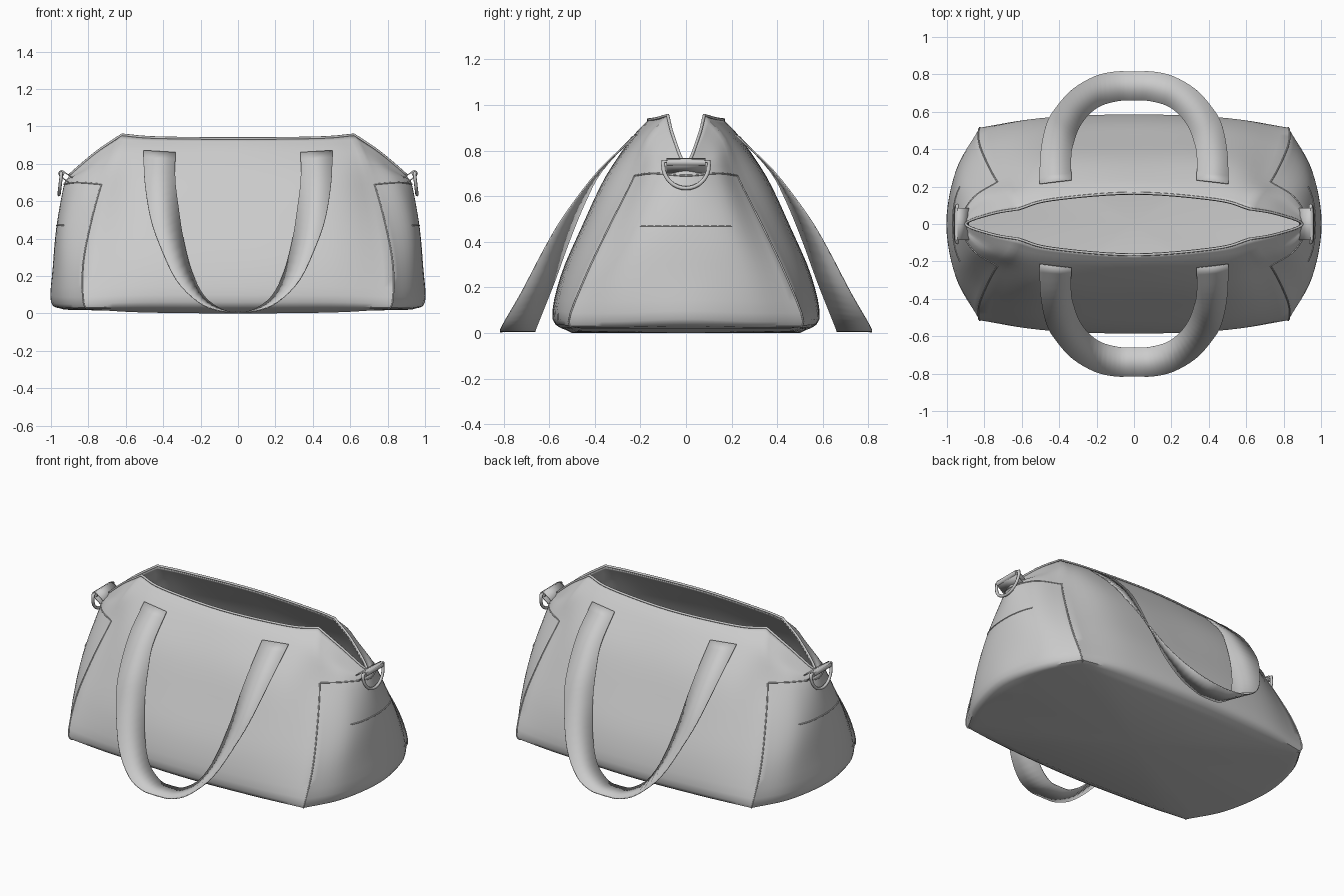
import bpy, bmesh, math
from mathutils import Vector

if "Cube" in bpy.data.objects:
    bpy.data.objects.remove(bpy.data.objects["Cube"])


def spline(p, q, r, s, t):
    """Catmull-Rom point between q and r."""
    return 0.5 * (2*q + (r-p)*t + (2*p - 5*q + 4*r - s)*t*t + (3*q - p - 3*r + s)*t**3)


def smooth_path(pts, n, before=None, after=None):
    pts = [Vector(p) for p in pts]
    ext = [before or 2*pts[0] - pts[1]] + pts + [after or 2*pts[-1] - pts[-2]]
    out = [spline(*ext[i:i+4], k/n) for i in range(len(pts)-1) for k in range(n)]
    return out + [pts[-1]]


def mesh_object(name, verts, faces, thickness, offset, angle=40):
    me = bpy.data.meshes.new(name)
    me.from_pydata([tuple(v) for v in verts], [], faces)
    ob = bpy.data.objects.new(name, me)
    bpy.context.collection.objects.link(ob)
    bpy.ops.object.select_all(action='DESELECT')
    ob.select_set(True)
    bpy.context.view_layer.objects.active = ob
    bpy.ops.object.shade_smooth_by_angle(angle=math.radians(angle))
    m = ob.modifiers.new("thickness", 'SOLIDIFY')
    m.thickness, m.offset = thickness, offset
    return ob


def tube(name, pts, radius, closed=False):
    cu = bpy.data.curves.new(name, 'CURVE')
    cu.dimensions = '3D'
    cu.bevel_depth, cu.bevel_resolution, cu.use_fill_caps = radius, 2, True
    sp = cu.splines.new('POLY')
    sp.points.add(len(pts) - 1)
    for p, v in zip(sp.points, pts):
        p.co = (*v, 1)
    sp.use_cyclic_u = closed
    ob = bpy.data.objects.new(name, cu)
    bpy.context.collection.objects.link(ob)
    return ob


# Quarter body profiles, bottom to rim: front centre, front side, corner seam, end side, end centre
profiles = [
    [(0, .50, 0), (0, .585, .06), (0, .55, .25), (0, .455, .47), (0, .35, .69), (0, .235, .86), (0, .165, .935)],
    [(.5, .48, .005), (.5, .565, .06), (.5, .53, .25), (.5, .44, .47), (.49, .335, .69), (.47, .21, .86), (.44, .13, .94)],
    [(.78, .46, .02), (.825, .515, .05), (.83, .44, .25), (.79, .335, .47), (.73, .225, .69), (.67, .17, .85), (.62, .08, .955)],
    [(.87, .27, .02), (.945, .29, .05), (.95, .26, .25), (.93, .20, .47), (.86, .14, .70), (.79, .11, .79), (.76, .055, .86)],
    [(.93, 0, .02), (1, 0, .06), (.99, 0, .25), (.97, 0, .47), (.93, 0, .69), (.915, 0, .715), (.90, 0, .74)],
]
NC, NR = 6, 4
rows = []
for r in range(7):
    p = [Vector(c[r]) for c in profiles]
    front = smooth_path(p[:3], NC, before=Vector((-p[1].x, p[1].y, p[1].z)))
    end = smooth_path(p[2:], NC, after=Vector((p[3].x, -p[3].y, p[3].z)))
    rows.append(front + end[1:])
columns = [smooth_path([row[c] for row in rows], NR) for c in range(len(rows[0]))]


def ring(r):
    """Full loop around the bag at fine row r, counter-clockwise from the front."""
    q = [c[r] for c in columns]
    right = [Vector((v.x, -v.y, v.z)) for v in q] + [v.copy() for v in q[-2::-1]]
    return right + [Vector((-v.x, v.y, v.z)) for v in right[-2:0:-1]]


# Body shell, open along the rim
rings = [ring(r) for r in range(len(columns[0]))]
N = len(rings[0])
verts = [v for rg in rings for v in rg] + [Vector((0, 0, 0))]
faces = [(r*N + i, r*N + (i+1) % N, (r+1)*N + (i+1) % N, (r+1)*N + i)
         for r in range(len(rings) - 1) for i in range(N)]
faces += [((i+1) % N, i, len(verts) - 1) for i in range(N)]
mesh_object("bag_body", verts, faces, 0.012, -1)

# Rim binding
tube("rim_binding", rings[-1], 0.007, True)

# Corner seams, end panel seams and end pocket edges
C = 2 * NC
for sx, side in ((1, "right"), (-1, "left")):
    for sy, face in ((1, "back"), (-1, "front")):
        path = columns[C][NR//2:4*NR + 1]
        tube(f"corner_seam_{side}_{face}", [Vector((v.x*sx, v.y*sy, v.z)) for v in path], 0.004)
    for name, row, first in (("end_panel_seam", 4, C), ("pocket_edge", 3, C + NC)):
        half = [c[row*NR] for c in columns[first:]]
        path = half + [Vector((v.x, -v.y, v.z)) for v in half[-2::-1]]
        tube(f"{name}_{side}", [Vector((v.x*sx, v.y, v.z)) for v in path], 0.004)

# Carrying straps: flat ribbons between an outer and an inner edge
outer = [(.505, .215, .87), (.5, .38, .715), (.47, .53, .52), (.42, .62, .37),
         (.33, .72, .18), (.21, .79, .06), (.1, .815, .014), (0, .815, .006)]
inner = [(.335, .235, .86), (.335, .37, .71), (.32, .44, .58), (.295, .51, .41),
         (.25, .575, .23), (.18, .63, .09), (.08, .658, .018), (0, .66, .008)]


def strap_edge(pts, sy):
    half = [Vector((v.x, v.y*sy, v.z)) for v in smooth_path(pts, 4)]
    return half + [Vector((-v.x, v.y, v.z)) for v in half[-2::-1]]


for sy, face in ((-1, "front"), (1, "back")):
    a, b = strap_edge(outer, sy), strap_edge(inner, sy)
    n = len(a)
    mesh_object(f"{face}_strap", a + b, [(i, i+1, n+i+1, n+i) for i in range(n-1)], 0.006, 0)

# End hardware: fabric loop, rolled sleeve and D-shaped ring
for sx, side in ((1, "right"), (-1, "left")):
    tube(f"loop_sleeve_{side}", [(.945*sx, -.085, .748), (.945*sx, .085, .748)], 0.017)
    tab = [(.885, .725), (.94, .764), (.956, .758), (.948, .732), (.905, .70)]
    tv = [Vector((x*sx, y, z)) for y in (-.085, .085) for x, z in tab]
    k = len(tab)
    mesh_object(f"loop_tab_{side}", tv, [(i, i+1, k+i+1, k+i) for i in range(k-1)], 0.006, 0)
    arc = [((.945 + .012*math.sin(math.pi*t/16))*sx, -.1*math.cos(math.pi*t/16),
            .735 - .1*math.sin(math.pi*t/16)) for t in range(17)]
    tube(f"d_ring_{side}", [(.945*sx, -.1, .752)] + arc + [(.945*sx, .1, .752)], 0.009, True)
